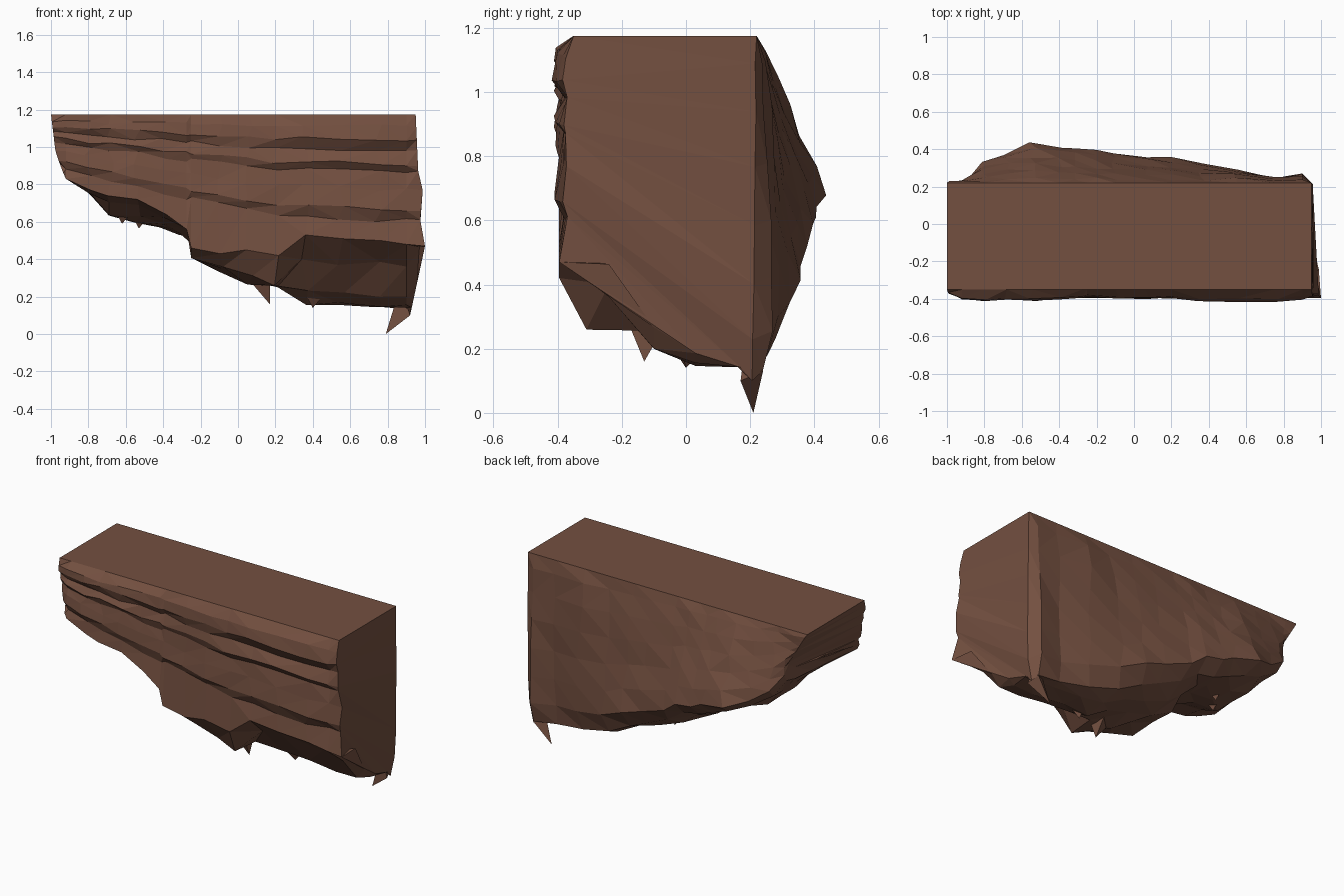
import bpy, bmesh, random
from mathutils import Vector

if "Cube" in bpy.data.objects:
    bpy.data.objects.remove(bpy.data.objects["Cube"])
random.seed(4)
TOP = 1.175

rock = bpy.data.materials.new("brown rock")
rock.diffuse_color = (0.172, 0.079, 0.051, 1)
rock.use_nodes = True
rock.node_tree.nodes["Principled BSDF"].inputs["Base Color"].default_value = rock.diffuse_color

# Stations along the ledge: x, front y, front lower edge z, underside z,
# widest back y, back lower edge z
STATIONS = [
    (-1.00, -0.36, 0.86, 0.90, 0.23, 0.95),
    (-0.92, -0.39, 0.83, 0.84, 0.27, 0.86),
    (-0.80, -0.40, 0.77, 0.73, 0.33, 0.76),
    (-0.68, -0.39, 0.74, 0.61, 0.375, 0.67),
    (-0.54, -0.40, 0.72, 0.59, 0.43, 0.61),
    (-0.40, -0.39, 0.64, 0.57, 0.415, 0.57),
    (-0.275, -0.38, 0.56, 0.55, 0.40, 0.53),
    (-0.25, -0.38, 0.46, 0.39, 0.395, 0.51),
    (-0.10, -0.385, 0.43, 0.32, 0.375, 0.43),
    (0.06, -0.39, 0.45, 0.26, 0.36, 0.36),
    (0.20, -0.385, 0.42, 0.23, 0.35, 0.31),
    (0.36, -0.39, 0.53, 0.145, 0.33, 0.23),
    (0.55, -0.395, 0.51, 0.14, 0.29, 0.18),
    (0.75, -0.395, 0.50, 0.14, 0.25, 0.15),
    (0.90, -0.38, 0.48, 0.15, 0.265, 0.13),
    (0.97, -0.375, 0.47, 0.17, 0.21, 0.10),
]
LAST = len(STATIONS) - 1
LEFT = [(0.80, -0.90), (0.85, -0.93), (0.97, -0.975), (TOP, -1.0)]
RIGHT = [(0.1, 0.92), (0.47, 1.0), (0.55, 0.97), (0.78, 0.99), (0.85, 0.965), (TOP, 0.95)]
# Height the shelves are spread over, by x
SHELF = [(-0.8, 0.80), (-0.4, 0.68), (0.2, 0.54), (1.0, 0.50)]


def lerp_table(table, z):
    z = min(max(z, table[0][0]), table[-1][0])
    for (a, p), (b, q) in zip(table, table[1:]):
        if z <= b:
            return p + (q - p) * (z - a) / (b - a)


def ring(i):
    x, fy, zf, zm, yb, zb = STATIONS[i]
    end = i in (0, LAST)
    pts = [(-0.35, TOP)]
    # front: layered shelves, each an outer lip above a small undercut
    amp = 0.02 if x > 0.2 else 0.011
    zs = max(lerp_table(SHELF, x), zf)
    if i == LAST:
        amp = 0.006
    for t, side in ((0.10, -.3), (0.20, -1), (0.28, .8), (0.40, -.8), (0.46, .7),
                    (0.60, 0), (0.76, -.9), (0.85, .8)):
        pts.append((fy + side * amp + random.uniform(-.005, .005),
                    TOP + (zs - TOP) * t + random.uniform(-.012, .012)))
    pts.append((-0.395, zf))
    # underside: a steep chamfer in the middle, a long slope to the right
    if 7 <= i <= 10:
        under = ((-0.31, 0.15), (-0.13, 0.0), (0.03, 0.1))
    else:
        under = ((-0.24, 0.62), (-0.10, 0.15), (0.03, 0.0))
    for y, f in under:
        if i == LAST:
            f = min(1, f * 1.5)
        pts.append((y, zm + (zf - zm) * f + random.uniform(0, .03)))
    pts.append((0.17, zm * 0.6 + zb * 0.4))
    pts.append((0.20 + (yb - 0.20) * 0.6, zb))
    # bulging back
    for s in (0.88, 0.72, 0.55, 0.38, 0.22, 0.08):
        y = 0.225 + (yb - 0.225) * min(1, s / 0.84) ** (1.0 if i < 12 else 0.4)
        j = 0.008 if not end else 0.004
        pts.append((y + random.uniform(-j, j), TOP + (zb - TOP) * s))
    pts.append((0.22, TOP))
    out = []
    for n, (y, z) in enumerate(pts):
        px = x
        if i == 0:
            px = lerp_table(LEFT, z)
        elif i == LAST:
            # the right end flares at the front only
            px = lerp_table(RIGHT, z)
            if px > 0.95:
                px = 0.95 + (px - 0.95) * (1 - 0.9 * max(0, y + .4) / .65)
        elif i == LAST - 1:
            px = min(x, lerp_table(RIGHT, z) - .03)
        elif i in (6, 7):
            if y > 0.1 and z < TOP:
                px += -0.04 if i == 6 else 0.05
        elif i > 1 and 0 < n < len(pts) - 1:
            px += random.uniform(-.02, .02)
        # the left end is cut back towards the rear
        if i < 2:
            px += (0.10, 0.05)[i] * max(0, y + .1) / .35 * min(1, (TOP - z) / .2)
        out.append(Vector((px, y, z)))
    return out


def finish(bm, name):
    bmesh.ops.triangulate(bm, faces=[f for f in bm.faces if len(f.verts) == 4])
    bmesh.ops.recalc_face_normals(bm, faces=bm.faces)
    me = bpy.data.meshes.new(name)
    bm.to_mesh(me)
    bm.free()
    me.materials.append(rock)
    bpy.context.collection.objects.link(bpy.data.objects.new(name, me))


# Main ledge: loft of the station rings
bm = bmesh.new()
rings = [[bm.verts.new(p) for p in ring(i)] for i in range(len(STATIONS))]
n = len(rings[0])
for a, b in zip(rings, rings[1:]):
    for k in range(n):
        bm.faces.new((a[k], a[(k + 1) % n], b[(k + 1) % n], b[k]))
# End caps: strips joining the front side of the ring to the back side
for r in (rings[0], rings[-1]):
    lo, hi = 0, n - 1
    while hi - lo > 2:
        bm.faces.new((r[lo], r[lo + 1], r[hi - 1], r[hi]))
        lo, hi = lo + 1, hi - 1
    if hi - lo == 2:
        bm.faces.new((r[lo], r[lo + 1], r[hi]))
finish(bm, "rock_ledge")


# Hanging splinters under the ledge: three-sided spikes
def splinter(name, tip, base):
    bm = bmesh.new()
    t = bm.verts.new(tip)
    b = [bm.verts.new(p) for p in base]
    bm.faces.new(b)
    for k in range(3):
        bm.faces.new((b[k], b[(k + 1) % 3], t))
    finish(bm, name)


splinter("corner_splinter", (0.79, 0.21, 0.0),
         [(0.92, 0.17, 0.10), (0.90, 0.24, 0.13), (0.87, 0.19, 0.26)])
splinter("middle_splinter", (0.17, -0.13, 0.16),
         [(0.05, -0.15, 0.30), (0.17, -0.20, 0.33), (0.16, -0.05, 0.30)])
for k, (x, y, z) in enumerate([(-0.62, -0.05, 0.59), (-0.53, 0.08, 0.565),
                               (0.40, 0.0, 0.14)]):
    splinter(f"small_splinter_{k + 1}", (x, y, z),
             [(x - .05, y - .06, z + .09), (x + .07, y - .02, z + .08), (x, y + .08, z + .08)])
